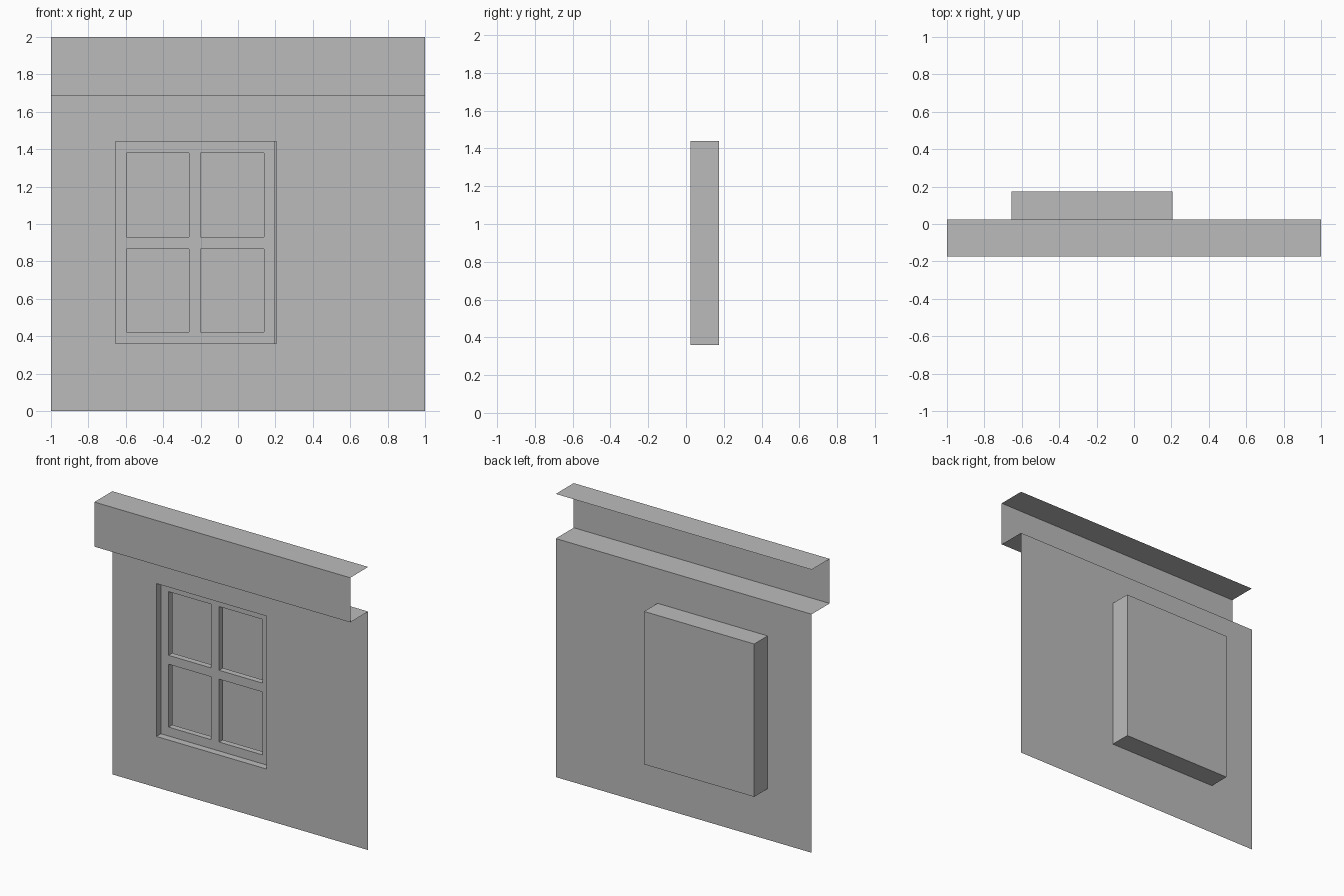
import bpy, bmesh

if "Cube" in bpy.data.objects:
    bpy.data.objects.remove(bpy.data.objects["Cube"], do_unlink=True)

GREY = (0.5, 0.5, 0.5, 1)
plaster = bpy.data.materials.new("plain grey")
plaster.use_nodes = True
plaster.diffuse_color = GREY
plaster.node_tree.nodes["Principled BSDF"].inputs["Base Color"].default_value = GREY

WALL_Y, FRONT_Y, BACK_Y = 0.025, -0.175, 0.175
LEDGE_Z, TOP_Z = 1.685, 2.0
X0, X1, Z0, Z1 = -0.655, 0.205, 0.36, 1.44      # window opening


def finish(name, bm):
    bmesh.ops.remove_doubles(bm, verts=bm.verts, dist=0.0001)
    mesh = bpy.data.meshes.new(name)
    bm.to_mesh(mesh)
    bm.free()
    mesh.materials.append(plaster)
    obj = bpy.data.objects.new(name, mesh)
    bpy.context.collection.objects.link(obj)
    return obj


def quad(bm, points):
    return bm.faces.new([bm.verts.new(p) for p in points])


def pierced_sheet(name, xs, zs, y):
    """Upright sheet on a grid; cells with odd column and row are left open."""
    bm = bmesh.new()
    for i, (xa, xb) in enumerate(zip(xs, xs[1:])):
        for j, (za, zb) in enumerate(zip(zs, zs[1:])):
            if not (i % 2 and j % 2):
                quad(bm, [(xa, y, za), (xb, y, za), (xb, y, zb), (xa, y, zb)])
    return finish(name, bm)


# Wall sheet with the window opening
pierced_sheet("wall", [-1, X0, X1, 1], [0, Z0, Z1, LEDGE_Z], WALL_Y)

# Overhanging band: open-backed channel above the wall
bm = bmesh.new()
profile = [(WALL_Y, LEDGE_Z), (FRONT_Y, LEDGE_Z), (FRONT_Y, TOP_Z), (WALL_Y, TOP_Z)]
for a, b in zip(profile, profile[1:]):
    quad(bm, [(-1, *a), (1, *a), (1, *b), (-1, *b)])
finish("overhang_band", bm)

# Recess behind the opening: a box without its front face
bm = bmesh.new()
bmesh.ops.create_cube(bm, size=1)
bmesh.ops.delete(bm, geom=[f for f in bm.faces if f.normal.y < -0.5], context="FACES")
for v in bm.verts:
    v.co = (X1 if v.co.x > 0 else X0,
            BACK_Y if v.co.y > 0 else WALL_Y,
            Z1 if v.co.z > 0 else Z0)
finish("window_recess", bm)

# Four-light frame set into the recess
frame = pierced_sheet("window_frame",
                      [X0, -0.595, -0.262, -0.2, 0.138, 0.198],
                      [Z0, 0.423, 0.867, 0.93, 1.38, Z1], WALL_Y + 0.05)
solid = frame.modifiers.new("thickness", "SOLIDIFY")
solid.thickness = 0.042
solid.offset = -1
